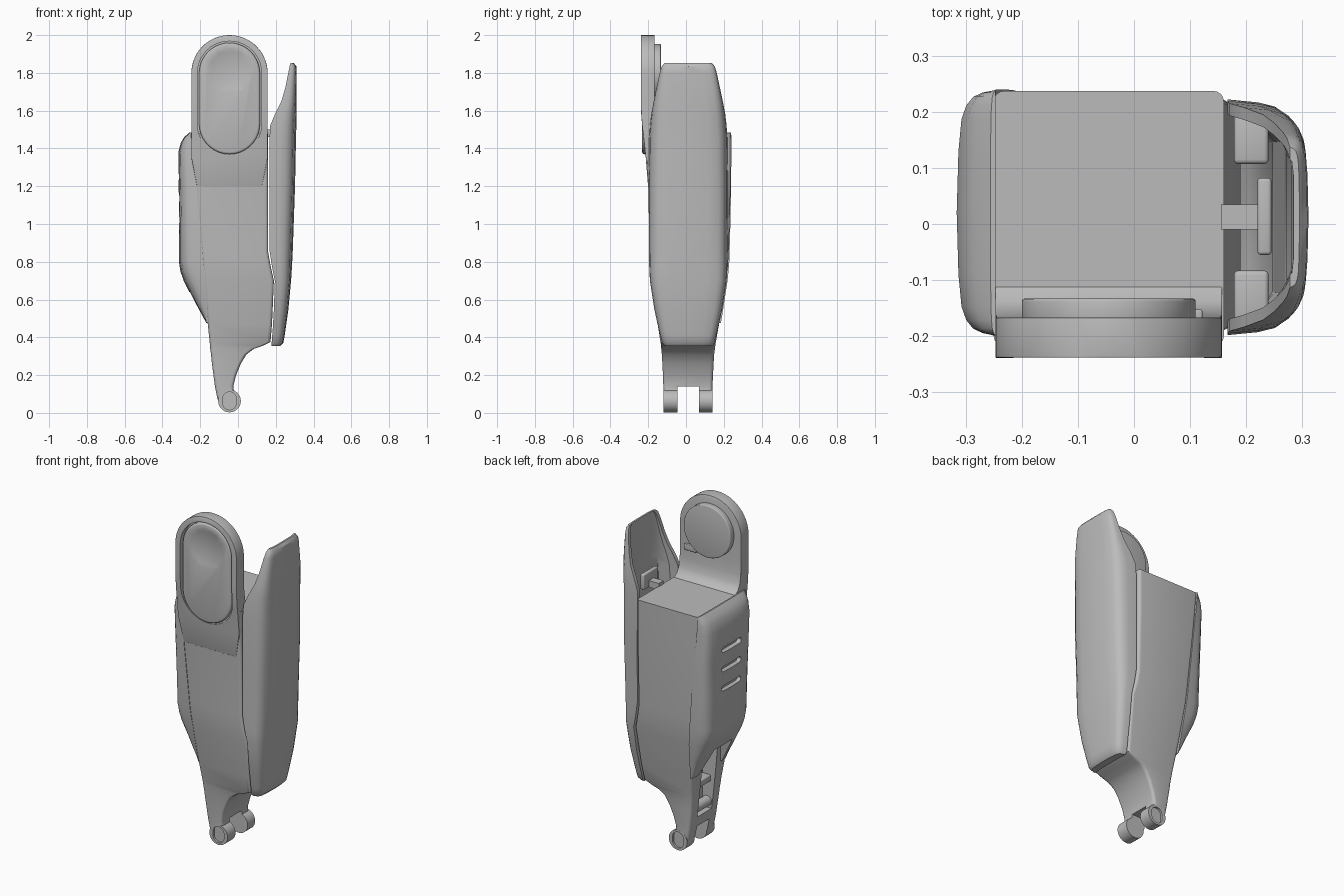
import bpy, bmesh, math
from mathutils import Vector

if "Cube" in bpy.data.objects:
    bpy.data.objects.remove(bpy.data.objects["Cube"])

grey = bpy.data.materials.new("plain grey")
grey.use_nodes = True
grey.diffuse_color = (0.5, 0.5, 0.5, 1)
grey.node_tree.nodes["Principled BSDF"].inputs["Base Color"].default_value = (0.5, 0.5, 0.5, 1)

CX, CY = -0.045, 0.012          # axis of the knee and ankle, middle of the depth


def loft(name, rings):
    """Skin a closed solid over rings that have equal point counts."""
    bm = bmesh.new()
    loops = [[bm.verts.new(p) for p in ring] for ring in rings]
    n = len(loops[0])
    for a, b in zip(loops, loops[1:]):
        for i in range(n):
            j = (i + 1) % n
            bm.faces.new((a[i], a[j], b[j], b[i]))
    bm.faces.new(loops[0])
    bm.faces.new(loops[-1])
    bmesh.ops.recalc_face_normals(bm, faces=bm.faces[:])
    mesh = bpy.data.meshes.new(name)
    bm.to_mesh(mesh)
    bm.free()
    ob = bpy.data.objects.new(name, mesh)
    bpy.context.collection.objects.link(ob)
    mesh.materials.append(grey)
    return ob


def apply(ob, kind, **settings):
    mod = ob.modifiers.new(kind, kind)
    for key, value in settings.items():
        setattr(mod, key, value)
    bpy.context.view_layer.objects.active = ob
    bpy.ops.object.modifier_apply(modifier=mod.name)


def cut(ob, *cutters, op='DIFFERENCE'):
    for c in cutters:
        apply(ob, 'BOOLEAN', operation=op, object=c, solver='EXACT')
        bpy.data.objects.remove(c)


def finish(ob, bevel=0.0, angle=40):
    if bevel:
        apply(ob, 'BEVEL', width=bevel, segments=3, limit_method='ANGLE',
              angle_limit=math.radians(angle))
    bpy.ops.object.select_all(action='DESELECT')
    ob.select_set(True)
    bpy.context.view_layer.objects.active = ob
    bpy.ops.object.shade_smooth_by_angle(angle=math.radians(35))
    return ob


def rect(x0, x1, y0, y1, z):
    return [(x0, y0, z), (x1, y0, z), (x1, y1, z), (x0, y1, z)]


def box(name, x0, x1, y0, y1, z0, z1):
    return loft(name, [rect(x0, x1, y0, y1, z0), rect(x0, x1, y0, y1, z1)])


def stadium(name, r, z0, z1, y0, y1, x=CX, n=20):
    """Upright pill (or disc when z0 == z1) running along y."""
    arc = []
    for k in range(2 * n + 2):
        a = math.pi * (k if k <= n else k - 1) / n
        arc.append((x + r * math.cos(a), (z1 if k <= n else z0) + r * math.sin(a)))
    if z0 == z1:
        arc = [(x + r * math.cos(math.pi * k / n), z0 + r * math.sin(math.pi * k / n))
               for k in range(2 * n)]
    return loft(name, [[(px, y, pz) for px, pz in arc] for y in (y0, y1)])


def rounded(x0, x1, y0, y1, z, r=0.018, n=4):
    pts = []
    for q, (cx, cy) in enumerate([(x1 - r, y1 - r), (x0 + r, y1 - r), (x0 + r, y0 + r), (x1 - r, y0 + r)]):
        for k in range(n + 1):
            a = math.pi / 2 * (q + k / n)
            pts.append((cx + r * math.cos(a), cy + r * math.sin(a), z))
    return pts


# Lower leg body with ankle fork: z, left x, right x, front y, back y
body_rings = [
    (1.48, -.25, .16, -.218, .237), (1.2, -.225, .16, -.20, .236), (.85, -.193, .16, -.193, .226),
    (.78, -.187, .172, -.19, .222), (.7, -.18, .19, -.182, .212), (.47, -.16, .18, -.15, .175),
    (.375, -.15, .172, -.135, .158), (.355, -.148, .13, -.132, .155), (.34, -.147, .085, -.131, .153),
    (.31, -.143, .045, -.128, .149), (.26, -.138, .015, -.125, .146), (.2, -.13, -.01, -.122, .143),
    (.14, -.122, -.025, -.12, .14), (.07, -.108, -.015, -.118, .138)]
body = loft("lower_leg_body", [rounded(a, b, c, d, z) for z, a, b, c, d in body_rings])
cut(body, stadium("ankle", .06, .063, .063, -.12, .14), op='UNION')
cut(body,
    box("fork_gap", -.3, .2, -.045, .07, -.1, .14),
    box("front_channel", -.3, -.07, -.055, .08, .2, .62),
    stadium("eye_front", .036, .052, .075, -.2, -.108),
    stadium("eye_back", .036, .052, .075, .128, .2))
finish(body)
finish(stadium("ankle_pin", .03, .24, .24, -.06, .085, x=-.1))
finish(box("channel_bridge", -.125, -.06, -.06, .085, .36, .4), .008)


def shell_ring(xi, xo, hw, z, inner=None):
    """Half ring bulging from xi to xo; hollow from xi up to inner."""
    shape = [(0, 1), (.4, .975), (.62, .94), (.78, .87), (.89, .76), (.96, .5), (1, 0)]
    half = [(xi + (xo - xi) * t, hw * w) for t, w in shape]
    pts = half + [(x, -y) for x, y in reversed(half[:-1])]
    if inner is not None:
        w = hw - .022
        hollow = [(xi, w), (xi + (inner - xi) * .55, w * .96), (inner, w * .72)]
        pts += [(x, -y) for x, y in hollow] + list(reversed(hollow))
    return [(x, y + CY, z) for x, y in pts]


# Rear calf shell, hollow on the body side: z, inner x, outer x, half width, hollow x
calf_rings = [
    (.355, .178, .225, .128, .182), (.37, .178, .24, .14, .182), (.41, .181, .247, .149, .186),
    (.43, .183, .25, .154, .205), (.55, .19, .267, .18, .23), (.7, .195, .281, .203, .243),
    (.78, .179, .286, .207, .246), (.86, .167, .29, .208, .25), (1.2, .167, .302, .21, .26),
    (1.45, .167, .307, .207, .266), (1.52, .17, .309, .203, .268), (1.58, .195, .31, .196, .27),
    (1.65, .23, .311, .183, .272), (1.72, .25, .311, .168, .275), (1.8, .266, .311, .151, .28),
    (1.835, .273, .309, .14, .283), (1.852, .278, .295, .125, .284)]
finish(loft("calf_shell", [shell_ring(a, b, w, z, h) for z, a, b, w, h in calf_rings]))
finish(box("calf_clip_stem", .155, .225, -.01, .035, 1.46, 1.5))
finish(box("calf_clip_bar", .22, .245, -.055, .082, 1.46, 1.55), .006)
for side, tag in ((1, "back"), (-1, "front")):
    y0, y1 = sorted((CY + side * .095, CY + side * .185))
    finish(box("calf_ledge_" + tag, .178, .24, y0, y1, 1.36, 1.4), .008)

# Shin guard: z, seam x, outer x, half width
shin_rings = [
    (.475, -.158, -.168, .165), (.59, -.165, -.232, .183), (.7, -.172, -.288, .2),
    (.75, -.178, -.305, .205), (.8, -.183, -.313, .209), (1.0, -.2, -.312, .215),
    (1.2, -.218, -.314, .219), (1.38, -.238, -.316, .22), (1.43, -.242, -.303, .22),
    (1.46, -.245, -.285, .22), (1.485, -.247, -.256, .219)]
shin = loft("shin_guard", [[(x, y + .008, z) for x, y, z in shell_ring(a, b, w, z)]
                           for z, a, b, w in shin_rings])
notch = loft("notch", [rect(-.4, .1, CY - w, CY + w, z) for w, z in ((.12, .4), (.085, .64))])
cut(shin, notch)
for z in (1.02, 1.135, 1.25):                       # three cooling slots
    slot = loft("slot", [[(x, .015 + s * .075 + .016 * math.cos(a), z + .016 * math.sin(a))
                          for s, o in ((1, -.5), (-1, .5))
                          for a in [math.pi * (o + k / 8) for k in range(9)]] for x in (-.4, -.285)])
    cut(shin, slot)
finish(shin)

# Knee arm: straight tongue ending in a half circle, with a fillet into the body
R, TOP = .202, 1.798
arm_rings = [(1.2, R - .03, -.201, -.1), (1.35, R, -.213, -.1), (1.47, R, -.226, -.1),
             (1.485, R, -.228, -.118), (1.5, R, -.23, -.138), (1.53, R, -.233, -.154),
             (1.58, R, -.237, -.163), (1.65, R, -.239, -.167)]
for k in range(15):
    a = math.pi / 2 * k / 14.4
    arm_rings.append((TOP + R * math.sin(a), R * math.cos(a), -.238, -.167))
arm = loft("knee_arm", [rect(CX - w, CX + w, a, b, z) for z, w, a, b in arm_rings])
apply(arm, 'BEVEL', width=.012, segments=3, limit_method='ANGLE', angle_limit=math.radians(50))
cut(arm, stadium("recess", .17, 1.53, 1.798, -.3, -.208))
finish(arm)

# Knee pad with a shallow round dish
pad = stadium("knee_pad", .161, 1.53, 1.798, -.232, -.195)
apply(pad, 'BEVEL', width=.012, segments=3, limit_method='ANGLE', angle_limit=math.radians(50))
bpy.ops.mesh.primitive_uv_sphere_add(segments=96, ring_count=64, radius=.5,
                                     location=(CX, -.232 - .5 + .014, 1.81))
cut(pad, bpy.context.object)
finish(pad)

# Joint disc and its key on the inner side of the arm
finish(stadium("knee_joint_disc", .155, 1.798, 1.798, -.175, -.133, n=32), .005)
finish(box("knee_joint_key", .04, .122, -.175, -.152, 1.64, 1.675), .004)
